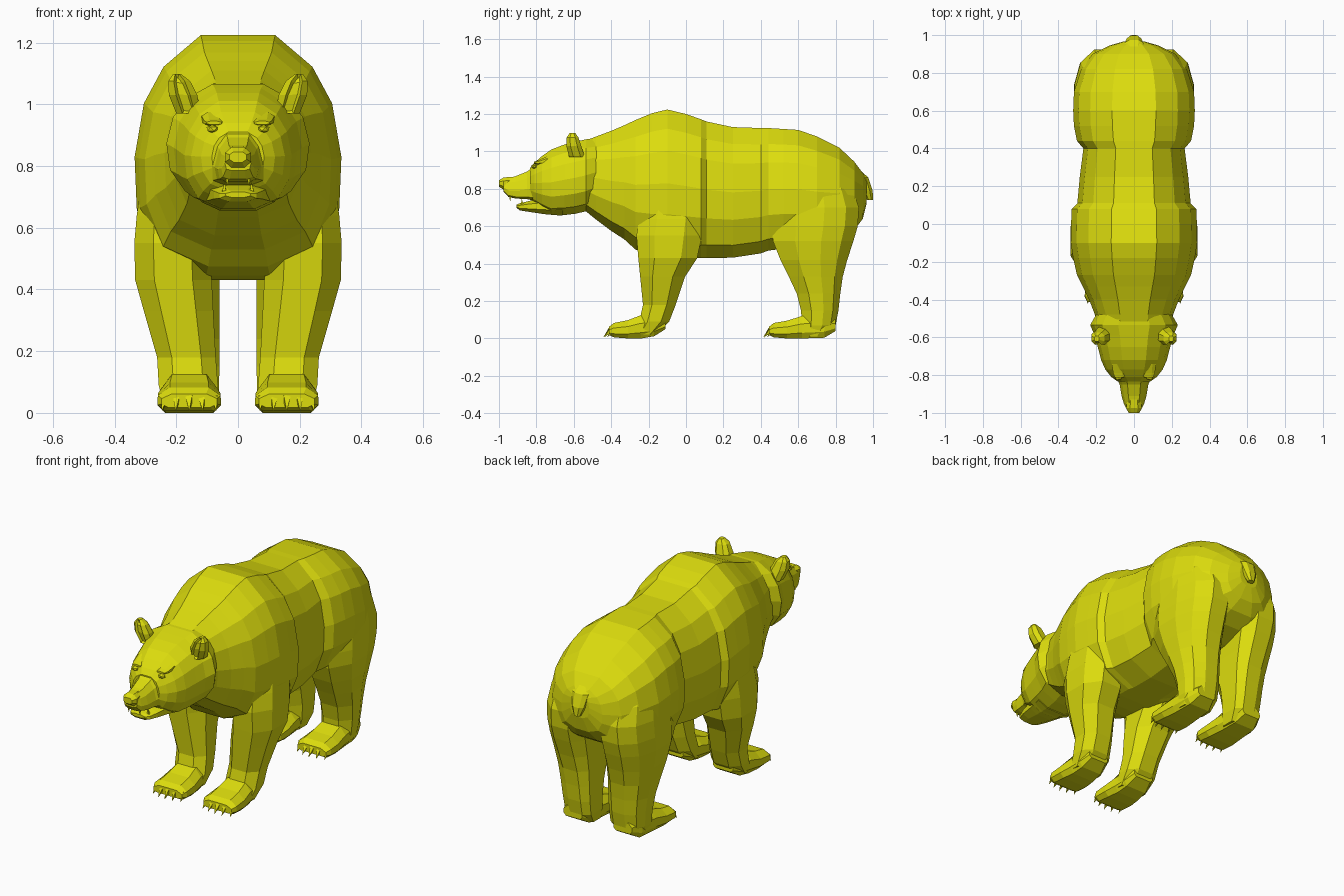
import bpy, bmesh, math
from mathutils import Vector

fur = bpy.data.materials.new("olive_yellow")
fur.diffuse_color = (0.72, 0.72, 0.004, 1)

# Half cross-sections: (share of half width, share of height)
TORSO = [(0.36, 1), (0.72, 0.87), (0.91, 0.72), (1, 0.5), (0.98, 0.29), (0.8, 0.095), (0.32, 0)]
HEAD = [(0.36, 1), (0.72, 0.88), (0.91, 0.72), (1, 0.5), (0.95, 0.28), (0.74, 0.1), (0.3, 0)]
OCT = [(0.5, 1), (1, 0.72), (1, 0.28), (0.5, 0)]
SNOUT = [(0.45, 1), (0.8, 0.75), (1, 0.35), (0.9, 0.08), (0.5, 0)]
PAW = [(0.6, 1), (0.97, 0.65), (0.98, 0.25), (0.75, 0)]
# Full leg sections: plain octagon, and one rounded towards the outer back
LEG = [(1, .45), (.5, 1), (-.5, 1), (-1, .45), (-1, -.45), (-.5, -1), (.5, -1), (1, -.45)]
THIGH = [(1, .2), (.76, .7), (.2, 1), (-.6, 1), (-1, .7), (-1, -.45), (-.5, -1), (.5, -1), (1, -.45)]


def finish(bm, name, mirror):
    bmesh.ops.recalc_face_normals(bm, faces=bm.faces)
    mesh = bpy.data.meshes.new(name)
    bm.to_mesh(mesh)
    bm.free()
    mesh.materials.append(fur)
    ob = bpy.data.objects.new(name, mesh)
    bpy.context.collection.objects.link(ob)
    if mirror:
        ob.modifiers.new("mirror", "MIRROR").use_mirror_merge = False
    return ob


def loft(name, rings, mirror=False, dent=False):
    """Skin a list of closed rings of points and cap both ends."""
    bm = bmesh.new()
    loops = [[bm.verts.new(p) for p in r] for r in rings]
    for a, b in zip(loops, loops[1:]):
        n = len(a)
        for i in range(n):
            bm.faces.new((a[i], a[(i + 1) % n], b[(i + 1) % n], b[i]))
    bm.faces.new(loops[0])
    bm.faces.new(loops[-1])
    if dent:  # hollow on the forward side
        bmesh.ops.recalc_face_normals(bm, faces=bm.faces)
        front = [f for f in bm.faces if f.normal.y < -0.8]
        if front:
            bmesh.ops.inset_region(bm, faces=front, thickness=0.008, depth=-0.012)
    return finish(bm, name, mirror)


def along_y(name, rows, half=TORSO, xc=0.0, mirror=False):
    """Rows are (y, bottom, top, half width)."""
    sec = half + [(-u, v) for u, v in reversed(half)]
    return loft(name, [[(xc + u * w, y, zb + v * (zt - zb)) for u, v in sec]
                       for y, zb, zt, w in rows], mirror)


def along_z(name, rows, mirror=False, dent=False, sec=LEG):
    """Rows are (z, y0, y1, x0, x1)."""
    return loft(name, [[((x0 + x1) / 2 + u * (x1 - x0) / 2, (y0 + y1) / 2 + v * (y1 - y0) / 2, z)
                        for u, v in sec] for z, y0, y1, x0, x1 in rows], mirror, dent)


def spikes(name, items, r, sides=4):
    """Small cones from base to tip, mirrored."""
    bm = bmesh.new()
    for base, tip in items:
        base, tip = Vector(base), Vector(tip)
        d = (tip - base).normalized()
        a = d.orthogonal().normalized()
        b = d.cross(a)
        ring = [bm.verts.new(base + r * (a * math.cos(t) + b * math.sin(t)))
                for t in [2 * math.pi * i / sides for i in range(sides)]]
        top = bm.verts.new(tip)
        for i in range(sides):
            bm.faces.new((ring[i], ring[(i + 1) % sides], top))
        bm.faces.new(ring)
    return finish(bm, name, True)


# Torso: neck, shoulder hump, barrel and rump
along_y("torso", [
    (-.56, .70, 1.05, .19), (-.48, .635, 1.08, .207), (-.40, .575, 1.11, .238),
    (-.33, .53, 1.14, .272), (-.27, .475, 1.168, .302), (-.18, .445, 1.205, .322),
    (-.10, .435, 1.224, .335), (0, .43, 1.20, .333),
    (.08, .43, 1.172, .33), (.11, .43, 1.16, .30), (.25, .432, 1.13, .287),
    (.40, .455, 1.125, .268), (.44, .47, 1.125, .302), (.52, .48, 1.12, .318),
    (.60, .48, 1.115, .322), (.70, .49, 1.08, .318), (.82, .53, 1.02, .28),
    (.90, .58, .945, .22), (.945, .64, .885, .13), (.965, .72, .86, .06)])

# Head with ruff, muzzle, nose and open lower jaw
along_y("head", [
    (-.46, .72, 1.07, .19), (-.535, .68, 1.065, .232), (-.59, .667, 1.052, .208),
    (-.65, .66, 1.037, .192), (-.72, .66, 1.01, .174), (-.77, .69, .975, .152),
    (-.81, .72, .94, .12), (-.835, .75, .91, .085)], HEAD)
along_y("muzzle", [
    (-.72, .72, .96, .125), (-.80, .735, .93, .10), (-.85, .745, .892, .076),
    (-.91, .748, .868, .066), (-.95, .757, .858, .054), (-.975, .785, .85, .042)], SNOUT)
along_y("nose", [(-.93, .80, .864, .036), (-.975, .795, .861, .042),
                 (-1.0, .812, .846, .028)], OCT)
along_y("lower_jaw", [
    (-.66, .656, .755, .12), (-.76, .665, .75, .095), (-.84, .677, .735, .078),
    (-.89, .685, .722, .06), (-.905, .698, .716, .04)], OCT)
spikes("teeth", [((.034, -.94, .765), (.036, -.94, .732)),
                 ((.045, -.875, .718), (.043, -.88, .75))], .009)

# Eyes, brows and ears
bm = bmesh.new()
bmesh.ops.create_icosphere(bm, subdivisions=1, radius=.018)
for v in bm.verts:
    v.co = Vector((.083 + v.co.x * 1.2, -.81 + v.co.y, .92 + v.co.z * .75))
finish(bm, "eyes", True)
along_y("brows", [(-.74, .93, .975, .04), (-.79, .93, .953, .032), (-.812, .934, .945, .024)],
        OCT, .078, True)
along_z("ears", [
    (.97, -.625, -.54, .12, .20), (1.03, -.64, -.56, .132, .224),
    (1.075, -.638, -.575, .155, .226), (1.098, -.622, -.592, .185, .21)], True, True)

# Front legs
along_z("front_legs", [
    (.92, -.18, .02, .14, .28), (.74, -.225, .085, .10, .314), (.64, -.25, .092, .095, .328),
    (.55, -.265, .085, .09, .336), (.43, -.255, .06, .085, .333), (.33, -.245, -.005, .08, .305),
    (.18, -.23, -.055, .072, .262), (.09, -.25, -.09, .065, .257),
    (.02, -.28, -.16, .075, .24)], True)

# Hind legs
along_z("hind_legs", [
    (.95, .57, .78, .10, .25), (.80, .49, .89, .06, .30), (.70, .465, .925, .05, .314),
    (.60, .46, .918, .055, .318), (.52, .465, .895, .058, .315), (.42, .505, .862, .06, .30),
    (.33, .55, .838, .06, .283), (.24, .592, .825, .06, .268), (.15, .615, .815, .06, .257),
    (.07, .62, .80, .062, .25), (.01, .63, .75, .075, .235)], True, False, THIGH)

# Paws with five claws each
for name, rows, toe in [
    ("front", [(-.11, .05, .10, .065), (-.17, .012, .12, .085), (-.24, 0, .125, .093),
               (-.31, 0, .098, .104), (-.385, .006, .083, .105), (-.412, .018, .062, .092)], -.412),
    ("hind", [(.80, .04, .10, .06), (.74, .004, .13, .085), (.62, 0, .12, .094),
              (.54, 0, .095, .104), (.47, .006, .083, .105), (.443, .018, .062, .092)], .443)]:
    along_y(name + "_paws", rows, PAW, .158, True)
    spikes(name + "_claws", [((.158 + i * .041, toe + .008 + .004 * i * i, .048),
                              (.158 + i * .044, toe - .03 + .005 * i * i, .006))
                             for i in range(-2, 3)], .016)

# Tail
along_z("tail", [(.91, .86, .92, -.035, .035), (.86, .92, .975, -.05, .05),
                 (.79, .94, .998, -.038, .038), (.74, .968, 1.0, -.018, .018)])
